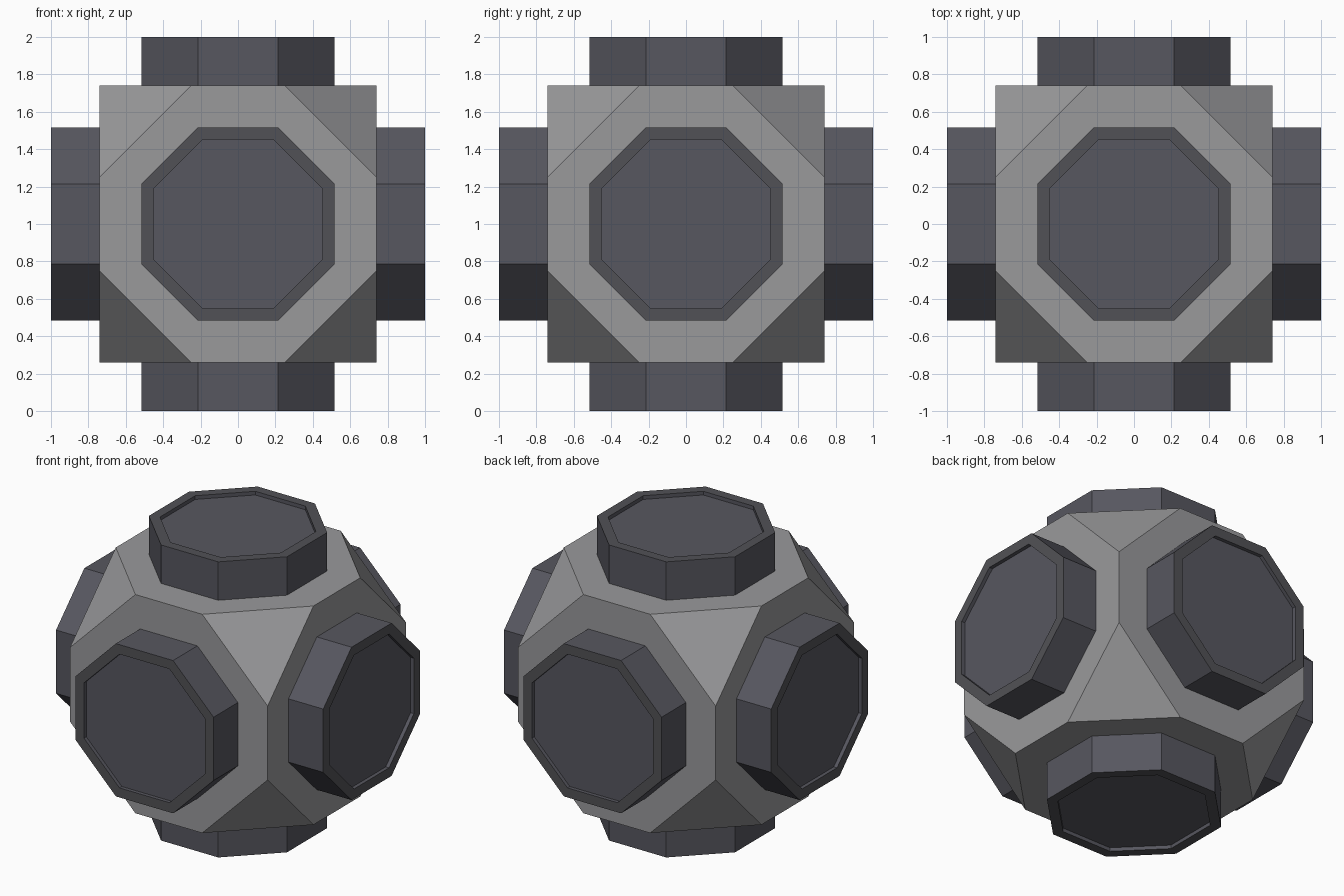
import bpy, bmesh, math
from itertools import product
from mathutils import Matrix, Vector

if "Cube" in bpy.data.objects:
    bpy.data.objects.remove(bpy.data.objects["Cube"])

CENTRE = Vector((0, 0, 1))
HALF, CUT = 0.74, 0.25            # body half size and corner cut position
POD, RIM, RECESS = 0.517, 0.07, 0.025
BASE = 0.70                       # pods start just inside the body


def material(name, rgb):
    m = bpy.data.materials.new(name)
    m.diffuse_color = (*rgb, 1)
    m.use_nodes = True
    m.node_tree.nodes["Principled BSDF"].inputs["Base Color"].default_value = m.diffuse_color
    return m


body_grey = material("body grey", (0.32, 0.32, 0.33))
pod_grey = material("pod dark grey", (0.095, 0.095, 0.115))
rim_grey = material("rim dark grey", (0.083, 0.083, 0.092))


def make_object(name, bm, mats, matrix):
    bmesh.ops.recalc_face_normals(bm, faces=bm.faces)
    mesh = bpy.data.meshes.new(name)
    bm.to_mesh(mesh)
    bm.free()
    for m in mats:
        mesh.materials.append(m)
    obj = bpy.data.objects.new(name, mesh)
    obj.matrix_world = matrix
    bpy.context.collection.objects.link(obj)
    return obj


# Body: cube with its eight corners cut off
bm = bmesh.new()
for sx, sy, sz in product((-1, 1), repeat=3):
    for short in range(3):
        p = [sx * HALF, sy * HALF, sz * HALF]
        p[short] *= CUT / HALF
        bm.verts.new(p)
bmesh.ops.convex_hull(bm, input=bm.verts)
bmesh.ops.dissolve_limit(bm, angle_limit=math.radians(1),
                         verts=bm.verts, edges=bm.edges)
make_object("body", bm, [body_grey], Matrix.Translation(CENTRE))

# Pods: octagonal drums with a raised rim on all six sides
directions = {"front": (0, -1, 0), "back": (0, 1, 0), "left": (-1, 0, 0),
              "right": (1, 0, 0), "top": (0, 0, 1), "bottom": (0, 0, -1)}
for side, d in directions.items():
    bm = bmesh.new()
    r = POD / math.cos(math.pi / 8)
    bmesh.ops.create_cone(
        bm, cap_ends=True, segments=8, radius1=r, radius2=r, depth=1 - BASE,
        matrix=Matrix.Translation((0, 0, (1 + BASE) / 2))
        @ Matrix.Rotation(math.pi / 8, 4, "Z"))
    bm.normal_update()
    cap = max(bm.faces, key=lambda f: f.calc_center_median().z)
    rim = bmesh.ops.inset_individual(bm, faces=[cap], thickness=RIM)["faces"]
    for f in rim:
        f.material_index = 1
    walls = bmesh.ops.inset_individual(bm, faces=[cap], thickness=0,
                                       depth=-RECESS)["faces"]
    for f in list(walls) + [cap]:
        f.material_index = 0
    turn = Vector(d).to_track_quat("Z", "Y").to_matrix().to_4x4()
    make_object(side + "_pod", bm, [pod_grey, rim_grey],
                Matrix.Translation(CENTRE) @ turn)
